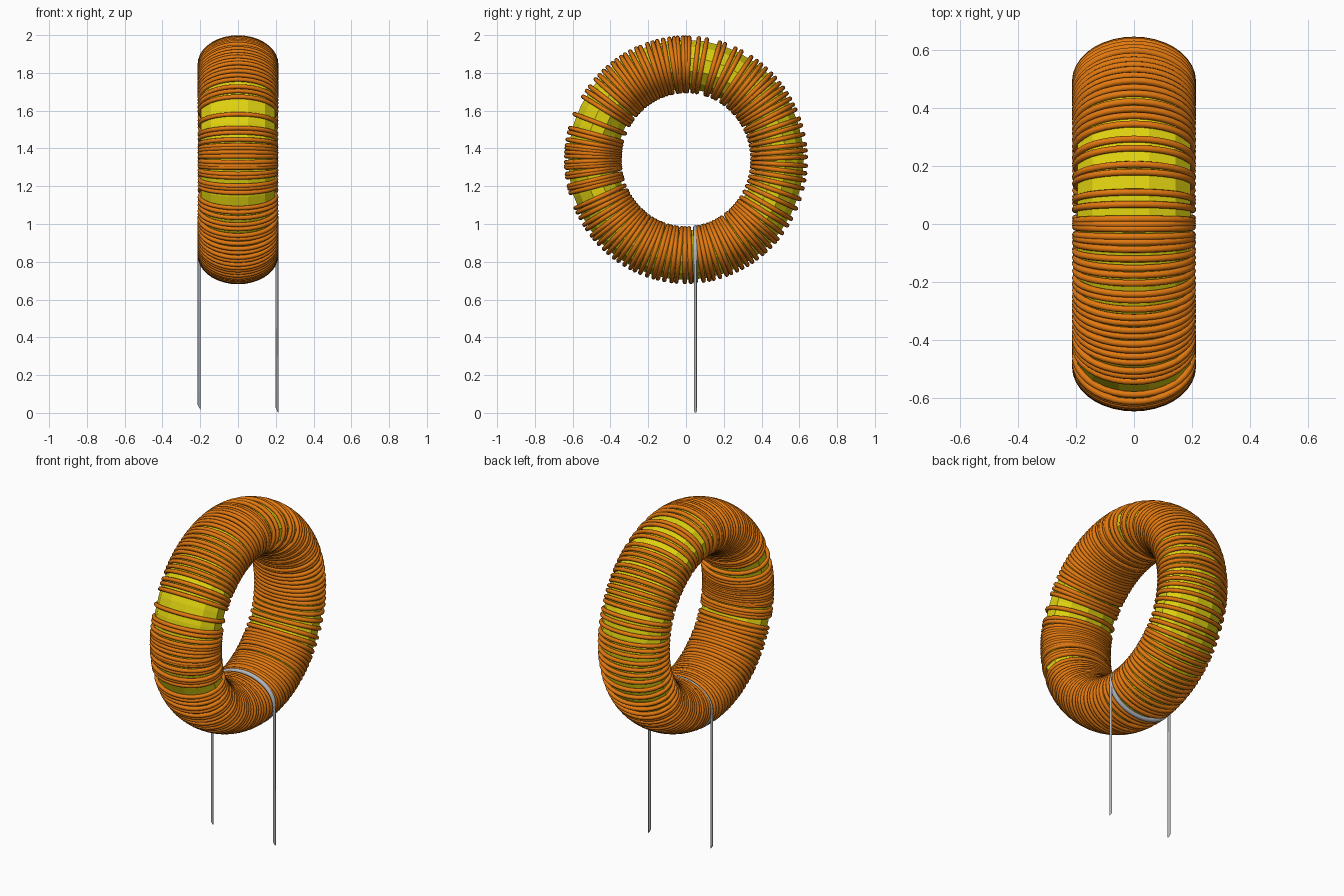
import bpy
import bmesh
import random
from math import sin, cos, pi, radians
from mathutils import Vector, Matrix

random.seed(4)
cube = bpy.data.objects.get("Cube")
if cube:
    bpy.data.objects.remove(cube, do_unlink=True)

CENTRE = Vector((0, 0, 1.34))
RADIUS_Y, RADIUS_Z = 0.493, 0.505


def material(name, colour):
    m = bpy.data.materials.new(name)
    m.use_nodes = True
    m.diffuse_color = colour
    m.node_tree.nodes["Principled BSDF"].inputs["Base Color"].default_value = colour
    return m


copper = material("copper orange", (0.76, 0.19, 0.005, 1))
yellow = material("core yellow", (0.74, 0.64, 0.005, 1))
silver = material("tinned grey", (0.45, 0.47, 0.5, 1))


def add_object(name, bm, mat, smooth):
    bmesh.ops.recalc_face_normals(bm, faces=bm.faces)
    mesh = bpy.data.meshes.new(name)
    bm.to_mesh(mesh)
    bm.free()
    mesh.materials.append(mat)
    for p in mesh.polygons:
        p.use_smooth = smooth
    ob = bpy.data.objects.new(name, mesh)
    bpy.context.collection.objects.link(ob)
    return ob


def closed_grid(bm, point, rows, cols):
    """Skin a grid of points that wraps around in both directions."""
    v = [[bm.verts.new(point(i, j)) for j in range(cols)] for i in range(rows)]
    for i in range(rows):
        for j in range(cols):
            k, l = (i + 1) % rows, (j + 1) % cols
            bm.faces.new((v[i][j], v[k][j], v[k][l], v[i][l]))


def wire_loop(bm, place, radial, axial, tube, rows=36, cols=8):
    """Oval wire loop: local x is across the ring, local y is radial."""
    def point(i, j):
        t, u = 2 * pi * i / rows, 2 * pi * j / cols
        out = Vector((cos(t) / axial, sin(t) / radial, 0)).normalized()
        base = Vector((axial * cos(t), radial * sin(t), 0))
        return place @ (base + out * tube * cos(u) + Vector((0, 0, tube * sin(u))))
    closed_grid(bm, point, rows, cols)


def loop_place(angle, tilt=0.0):
    a = radians(angle)
    spot = CENTRE + Vector((0, RADIUS_Y * cos(a), RADIUS_Z * sin(a)))
    b = a + tilt
    x, y = Vector((1, 0, 0)), Vector((0, cos(b), sin(b)))
    rot = Matrix((x, y, x.cross(y))).transposed().to_4x4()
    return Matrix.Translation(spot) @ rot


# Faceted oval core
def core_point(i, j):
    a, t = 2 * pi * i / 40, 2 * pi * (j + 0.5) / 12
    r = 0.135 * cos(t)
    return CENTRE + Vector((0.202 * sin(t), (RADIUS_Y + r) * cos(a),
                            (RADIUS_Z + r) * sin(a)))


bm = bmesh.new()
closed_grid(bm, core_point, 40, 12)
add_object("core", bm, yellow, False)

# Unevenly spaced turns: first angle, last angle, number of loops
runs = [(63, 66, 2), (71.5, 73, 2), (80, 84, 2), (89, 91, 3), (94, 97.5, 3),
        (101, 139, 15), (143, 149, 3), (158, 158, 1), (165, 167, 2),
        (171, 188, 10), (192, 196, 3), (203, 272, 24), (278, 323, 17),
        (327, 346, 5), (350, 368, 6), (372, 380, 3), (384, 417, 12)]
bm = bmesh.new()
for first, last, count in runs:
    for k in range(count):
        angle = first + (last - first) * k / max(count - 1, 1)
        angle += random.uniform(-0.4, 0.4)
        wire_loop(bm, loop_place(angle, random.uniform(-0.03, 0.03)),
                  0.142, 0.202, 0.012)
add_object("copper_winding", bm, copper, True)

# Tinned loop over the bottom of the ring
bm = bmesh.new()
place = Matrix.Translation((0, 0.05, CENTRE.z - 0.502)) @ Matrix.Rotation(pi / 2, 4, "X")
wire_loop(bm, place, 0.143, 0.202, 0.013)
add_object("tinned_loop", bm, silver, True)

# Straight leads with slanted cut ends
for name, side, foot in (("left_lead", 1, 0.0), ("right_lead", -1, 0.015)):
    bm = bmesh.new()
    top = 0.86
    bmesh.ops.create_cone(bm, cap_ends=True, segments=12, radius1=0.0075,
                          radius2=0.0075, depth=top - foot)
    for v in bm.verts:
        low = v.co.z < 0
        slant = (v.co.x * side + 0.0075) if side < 0 else (0.0075 - v.co.x)
        v.co.z += (top + foot) / 2 + (1.8 * slant if low else 0)
        v.co += Vector((side * 0.206, 0.05, 0))
    lead = add_object(name, bm, silver, True)
    bpy.ops.object.select_all(action="DESELECT")
    lead.select_set(True)
    bpy.context.view_layer.objects.active = lead
    bpy.ops.object.shade_smooth_by_angle(angle=radians(40))
